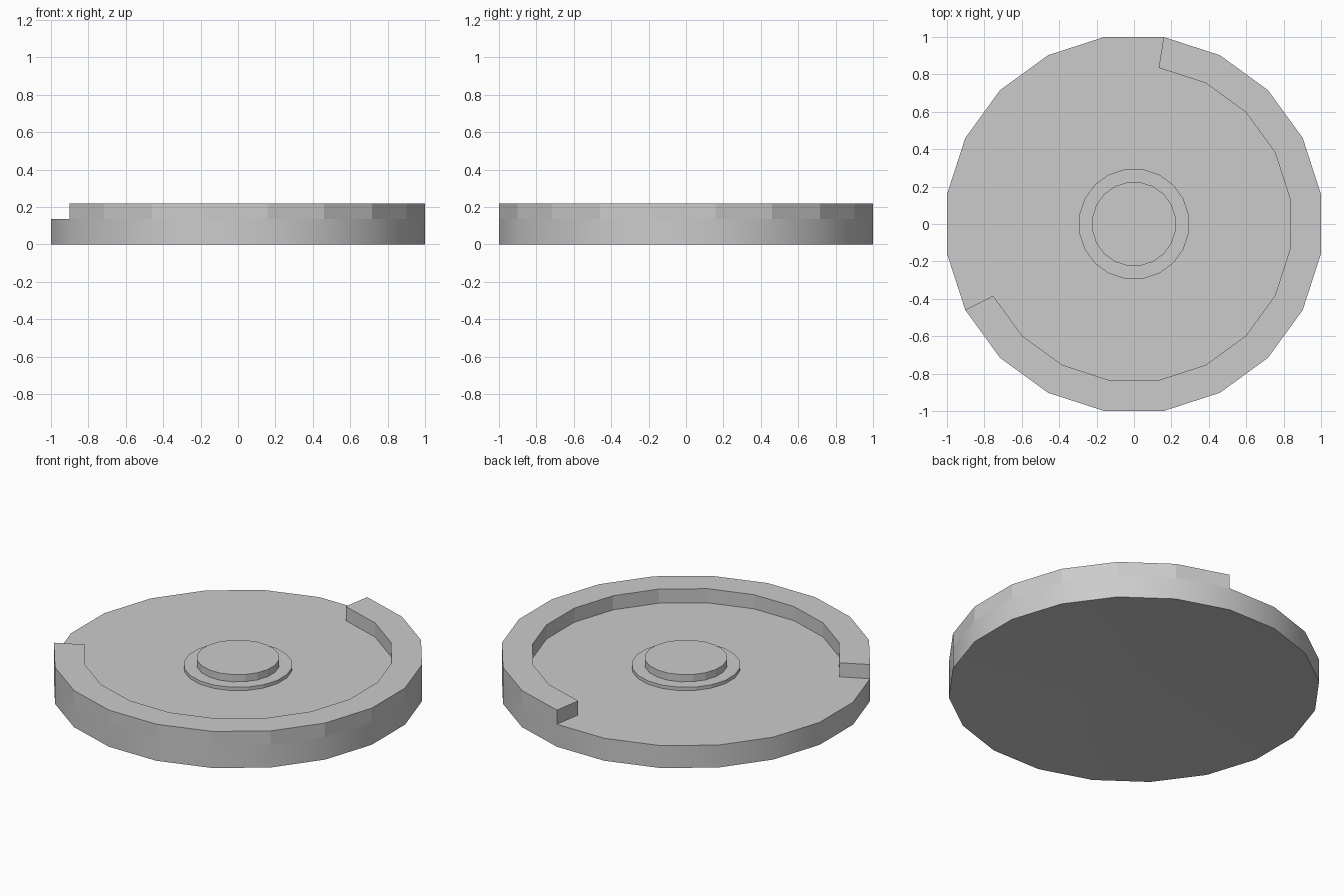
import bpy, bmesh
from math import sin, cos, radians

if "Cube" in bpy.data.objects:
    bpy.data.objects.remove(bpy.data.objects["Cube"])

SIDES = 20
STEP = 360 / SIDES
K = 1 / cos(radians(STEP / 2))   # apothem to corner radius
TOP = 0.135                      # top of the base plate


def point(apothem, i, z):
    a = radians(STEP / 2 + i * STEP)
    return (apothem * K * cos(a), apothem * K * sin(a), z)


def finish(name, bm, smooth=False):
    bmesh.ops.recalc_face_normals(bm, faces=bm.faces)
    mesh = bpy.data.meshes.new(name)
    bm.to_mesh(mesh)
    bm.free()
    obj = bpy.data.objects.new(name, mesh)
    bpy.context.collection.objects.link(obj)
    if smooth:
        bpy.ops.object.select_all(action='DESELECT')
        obj.select_set(True)
        bpy.context.view_layer.objects.active = obj
        bpy.ops.object.shade_smooth_by_angle(angle=radians(30))
    return obj


def lathe(name, profile, smooth=False):
    # Join (apothem, z) rings from bottom to top and cap both ends
    bm = bmesh.new()
    rings = [[bm.verts.new(point(r, i, z)) for i in range(SIDES)] for r, z in profile]
    for low, high in zip(rings, rings[1:]):
        for i in range(SIDES):
            j = (i + 1) % SIDES
            bm.faces.new((low[i], low[j], high[j], high[i]))
    bm.faces.new(rings[0])
    bm.faces.new(rings[-1])
    return finish(name, bm, smooth)


# Round base plate with a shallow dished underside
lathe("base_plate", [(0.223, 0.05), (1.0, 0.0), (1.0, TOP)], smooth=True)

# Raised rim, open at the back left (207 to 441 degrees)
bm = bmesh.new()
steps = list(range(11, 25))
outline = [(1.0, i) for i in steps] + [(0.835, i) for i in reversed(steps)]
low = [bm.verts.new(point(r, i, TOP)) for r, i in outline]
high = [bm.verts.new(point(r, i, 0.22)) for r, i in outline]
bm.faces.new(low)
bm.faces.new(high)
for a in range(len(outline)):
    b = (a + 1) % len(outline)
    bm.faces.new((low[a], low[b], high[b], high[a]))
finish("partial_rim", bm)

# Stepped hub in the middle
lathe("hub_collar", [(0.293, TOP), (0.293, 0.155)])
lathe("hub_cap", [(0.223, 0.155), (0.223, 0.198)])
